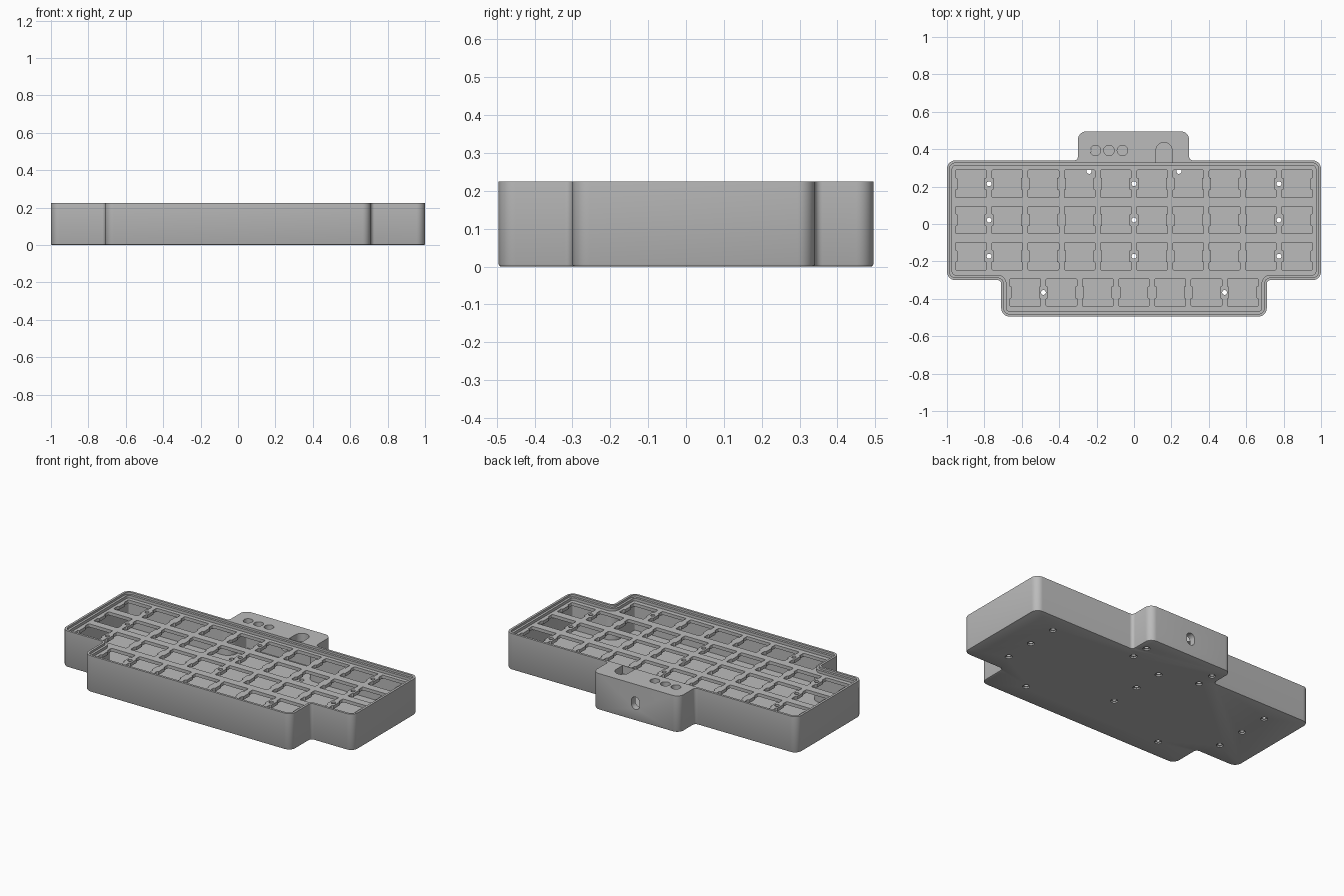
import bpy, bmesh, math
from mathutils import Vector

cube = bpy.data.objects.get("Cube")
if cube:
    bpy.data.objects.remove(cube, do_unlink=True)

TOP = 0.225          # rim height
FLOOR = 0.02         # thickness of the case floor
LEDGE = 0.175        # height of the shelf under the plate
PLATE_TOP = 0.195
PITCH = 0.1937       # key spacing
ROWS = [0.215 - i * PITCH for i in range(4)]

grey = bpy.data.materials.new("case_grey")
grey.use_nodes = True
grey.diffuse_color = (0.5, 0.5, 0.5, 1)
bsdf = next(n for n in grey.node_tree.nodes if n.type == "BSDF_PRINCIPLED")
bsdf.inputs["Base Color"].default_value = (0.5, 0.5, 0.5, 1)
bsdf.inputs["Roughness"].default_value = 0.6


def outline(corners, convex, concave, inset=0.0, steps=8):
    """Right-angled counter-clockwise outline with rounded corners, moved inwards by inset."""
    points = []
    for i, corner in enumerate(corners):
        p = Vector(corner)
        d0 = (p - Vector(corners[i - 1])).normalized()
        d1 = (Vector(corners[(i + 1) % len(corners)]) - p).normalized()
        n0, n1 = Vector((-d0.y, d0.x)), Vector((-d1.y, d1.x))
        turn = 1 if d0.cross(d1) > 0 else -1
        radius = max((convex if turn > 0 else concave) - turn * inset, 0.006 if inset else 0.001)
        centre = p + (inset + turn * radius) * (n0 + n1)
        for k in range(steps + 1):
            t = math.pi / 2 * k / steps
            points.append(centre - turn * radius * (n0 * math.cos(t) + n1 * math.sin(t)))
    return points


def circle(x, y, radius, sides=24):
    return [Vector((x + radius * math.cos(2 * math.pi * k / sides),
                    y + radius * math.sin(2 * math.pi * k / sides))) for k in range(sides)]


def loft(bm, *sections):
    """Closed solid through (points, z) sections with equal point counts."""
    rings = [[bm.verts.new((p.x, p.y, z)) for p in pts] for pts, z in sections]
    bm.faces.new(rings[0][::-1])
    bm.faces.new(rings[-1])
    for low, high in zip(rings, rings[1:]):
        for k in range(len(low)):
            j = (k + 1) % len(low)
            bm.faces.new((low[k], low[j], high[j], high[k]))


def make(name, solids):
    bm = bmesh.new()
    for sections in solids:
        loft(bm, *sections)
    mesh = bpy.data.meshes.new(name)
    bm.to_mesh(mesh)
    bm.free()
    obj = bpy.data.objects.new(name, mesh)
    mesh.materials.append(grey)
    bpy.context.collection.objects.link(obj)
    return obj


def activate(obj):
    bpy.ops.object.select_all(action="DESELECT")
    obj.select_set(True)
    bpy.context.view_layer.objects.active = obj


def cut(obj, cutter):
    cutter.hide_render = True
    mod = obj.modifiers.new(cutter.name, "BOOLEAN")
    mod.operation, mod.solver, mod.object = "DIFFERENCE", "EXACT", cutter
    activate(obj)
    bpy.ops.object.modifier_apply(modifier=mod.name)


def prisms(outlines, z0, z1):
    return [((pts, z0), (pts, z1)) for pts in outlines]


# Stepped footprint, with and without the rear connector housing
front = [(-0.71, -0.495), (0.71, -0.495), (0.71, -0.30), (1, -0.30), (1, 0.34)]
housing = [(0.295, 0.34), (0.295, 0.495), (-0.30, 0.495), (-0.30, 0.34)]
rear = [(-1, 0.34), (-1, -0.30), (-0.71, -0.30)]


def footprint(inset):
    return outline(front + housing + rear, 0.045, 0.02, inset)


def tray(inset):
    return outline(front + rear, 0.045, 0.02, inset)


# Case shell with a softened lower edge
case = make("case", [((footprint(0.006), 0), (footprint(0.002), 0.002),
                      (footprint(0), 0.006), (footprint(0), TOP))])

# Hollow interior, plate shelf and stepped rim
cutters = [make("cavity_cutter", prisms([footprint(0.04)], FLOOR, LEDGE)),
           make("shelf_cutter", prisms([tray(0.028)], LEDGE - 0.001, 0.3)),
           make("rim_cutter", prisms([tray(0.014)], 0.212, 0.31))]

# Round button holes and rounded slot in the housing lid
buttons = [circle(x, 0.393, 0.028) for x in (-0.206, -0.134, -0.062)]
arch = [Vector((0.118, 0.33)), Vector((0.203, 0.33))]
arch += [Vector((0.1605 + 0.0425 * math.cos(a), 0.394 + 0.0425 * math.sin(a)))
         for a in (math.pi * k / 14 for k in range(15))]
cutters.append(make("lid_cutter", prisms(buttons + [arch], 0.15, 0.3)))

# Screw positions
plate_screws = [(x, y) for x in (-4 * PITCH, 0, 4 * PITCH) for y in ROWS[:3]]
plate_screws += [(x, ROWS[3]) for x in (-2.5 * PITCH, 2.5 * PITCH)]
floor_screws = plate_screws + [(x, y) for x in (-0.24, 0.24) for y in (0.282, 0.395)]
cutters.append(make("screw_cutter", prisms([circle(x, y, 0.014) for x, y in floor_screws], -0.01, 0.05)))
cutters.append(make("screw_head_cutter", prisms([circle(x, y, 0.02) for x, y in floor_screws], -0.02, 0.009)))

# Upright oval cable port through the rear wall
w, h = 0.028, 0.038
port = make("port_cutter", prisms([outline([(-w, -h), (w, -h), (w, h), (-w, h)], 0.027, 0)], -0.53, -0.42))
port.rotation_euler.x = math.pi / 2
port.location.z = 0.108
cutters.append(port)
bpy.context.view_layer.update()
for cutter in cutters:
    cut(case, cutter)

# Switch plate with waisted key openings
plate = make("switch_plate", prisms([tray(0.0275)], LEDGE, PLATE_TOP))
a, b, top, mid = 0.082, 0.073, 0.073, 0.031
key = [(-a, -top), (a, -top), (a, -mid), (b, -mid), (b, mid), (a, mid),
       (a, top), (-a, top), (-a, mid), (-b, mid), (-b, -mid), (-a, -mid)]
key_outline = outline(key, 0.005, 0.003, steps=3)
centres = [((c - 4.5) * PITCH, y) for y in ROWS[:3] for c in range(10)]
centres += [((c - 3) * PITCH, ROWS[3]) for c in range(7)]
openings = [[p + Vector(c) for p in key_outline] for c in centres]
openings += [circle(x, y, 0.013) for x, y in plate_screws]
plate_cutter = make("plate_cutter", prisms(openings, 0.1, 0.3))
cut(plate, plate_cutter)

# Remove helpers and shade
for cutter in cutters + [plate_cutter]:
    bpy.data.objects.remove(cutter, do_unlink=True)
for obj in (case, plate):
    activate(obj)
    bpy.ops.object.shade_smooth_by_angle(angle=math.radians(35))
